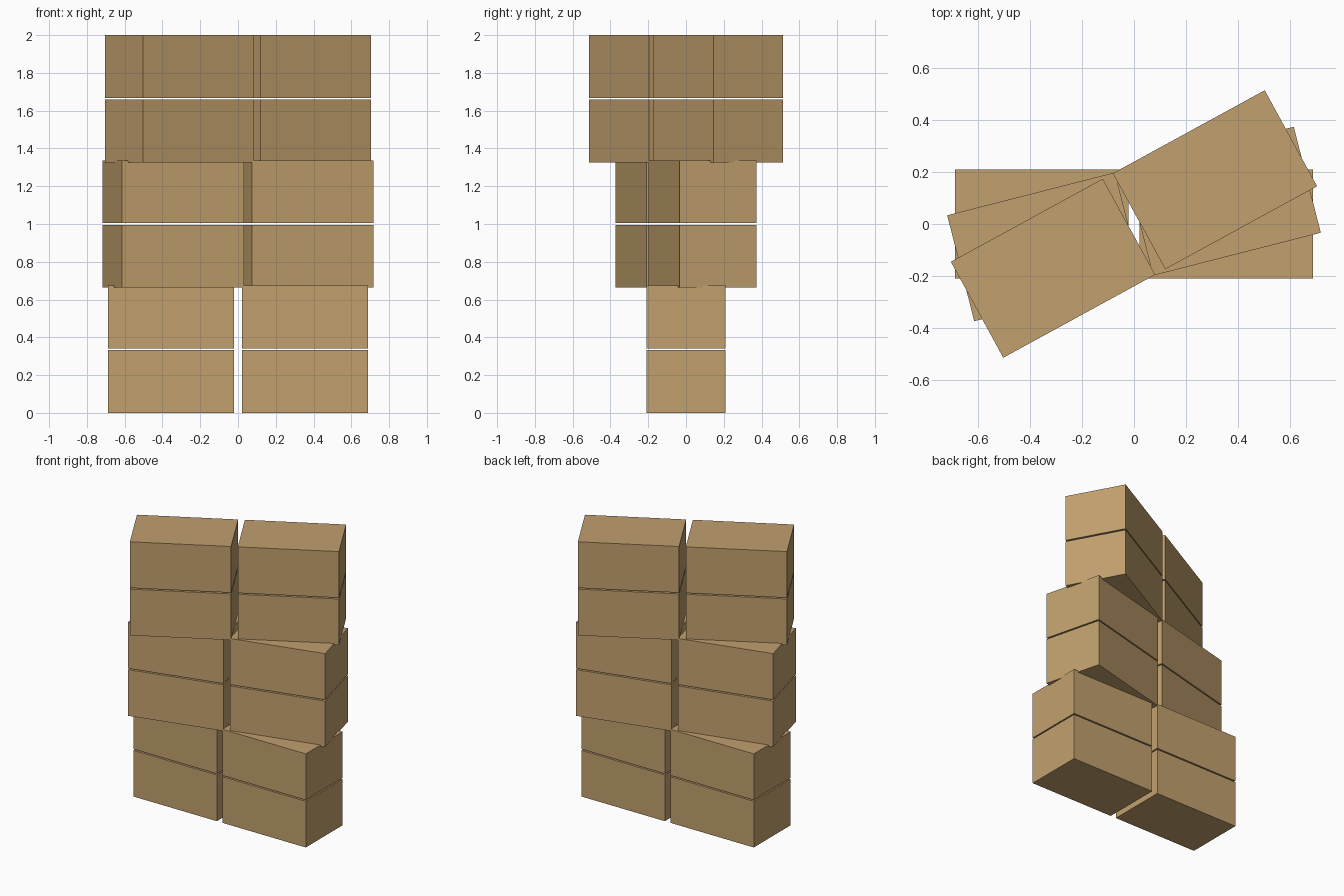
import bpy
from mathutils import Matrix

if "Cube" in bpy.data.objects:
    bpy.data.objects.remove(bpy.data.objects["Cube"])

# Box dimensions and stacking distances
LENGTH, DEPTH, HEIGHT = 0.665, 0.42, 0.3325
SIDE_GAP = 0.022        # half the slot between neighbouring boxes
LAYER_STEP = 0.3415     # box to box inside a tier
TIER_STEP = 0.663       # tier to tier
TWIST = 0.25            # radians each tier turns

cardboard = bpy.data.materials.new("cardboard")
cardboard.diffuse_color = (0.539, 0.352, 0.156, 1)
cardboard.use_nodes = True
cardboard.node_tree.nodes["Principled BSDF"].inputs["Base Color"].default_value = cardboard.diffuse_color


def add_box(name, side, z, angle):
    """One box, offset to a side of the axis and turned about it."""
    bpy.ops.mesh.primitive_cube_add(size=1)
    box = bpy.context.object
    box.name = name
    offset = Matrix.Translation((side * (SIDE_GAP + LENGTH / 2), 0, z + HEIGHT / 2))
    box.data.transform(Matrix.Rotation(angle, 4, 'Z') @ offset
                       @ Matrix.Diagonal((LENGTH, DEPTH, HEIGHT, 1)))
    box.data.materials.append(cardboard)


# Three twisted tiers, each two layers of two boxes
for tier in range(3):
    for layer in range(2):
        for side, label in ((-1, "left"), (1, "right")):
            add_box(f"box_tier{tier + 1}_layer{layer + 1}_{label}", side,
                    tier * TIER_STEP + layer * LAYER_STEP, tier * TWIST)
